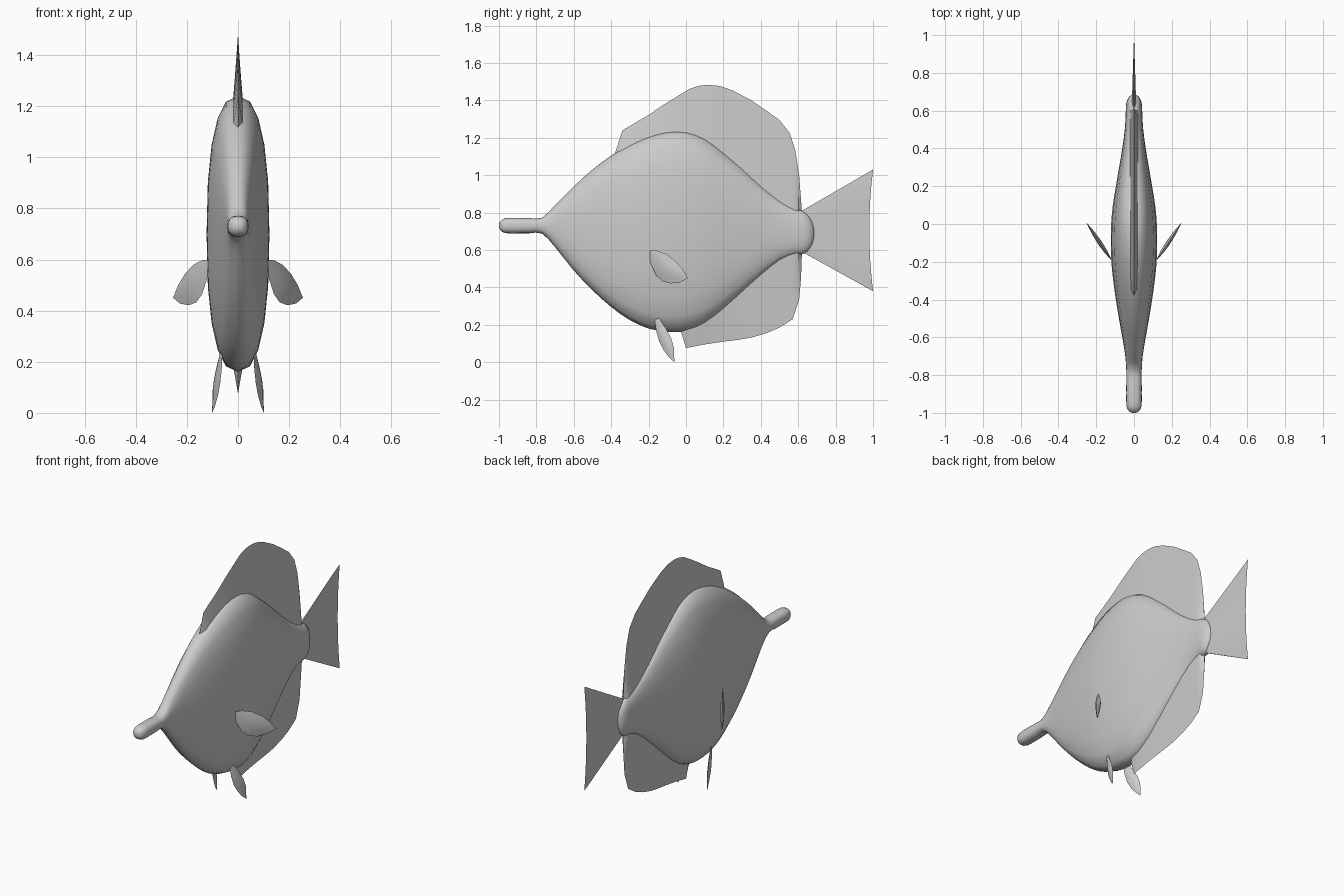
import bpy, bmesh, math
from mathutils import Vector

if "Cube" in bpy.data.objects:
    bpy.data.objects.remove(bpy.data.objects["Cube"])


def finish(name, bm, angle=40):
    bmesh.ops.recalc_face_normals(bm, faces=bm.faces)
    mesh = bpy.data.meshes.new(name)
    bm.to_mesh(mesh)
    bm.free()
    ob = bpy.data.objects.new(name, mesh)
    bpy.context.collection.objects.link(ob)
    bpy.ops.object.select_all(action='DESELECT')
    ob.select_set(True)
    bpy.context.view_layer.objects.active = ob
    bpy.ops.object.shade_smooth_by_angle(angle=math.radians(angle))
    return ob


def spline(points, steps):
    # Catmull-Rom through the points
    pts = [Vector(p) for p in points]
    out = []
    for i in range(len(pts) - 1):
        a, b, c, d = pts[max(i - 1, 0)], pts[i], pts[i + 1], pts[min(i + 2, len(pts) - 1)]
        for k in range(steps):
            t = k / steps
            out.append(0.5 * (2 * b + (c - a) * t + (2 * a - 5 * b + 4 * c - d) * t * t
                              + (3 * b - a - 3 * c + d) * t ** 3))
    return out + [pts[-1]]


def wedge_fin(name, rows):
    # rows: outer edge y, z, base y, z, base half thickness
    bm = bmesh.new()
    vs = []
    for ey, ez, by, bz, t in rows:
        vs.append([bm.verts.new(p) for p in ((-t, by, bz), (0, ey, ez), (t, by, bz))])
    for a, b in zip(vs, vs[1:]):
        for j in range(3):
            k = (j + 1) % 3
            bm.faces.new((a[j], a[k], b[k], b[j]))
    bm.faces.new(vs[0])
    bm.faces.new(vs[-1])
    return finish(name, bm)


def leaf_fin(name, outline, x0, y0, slope, thick):
    # thin lens-shaped fin lying in a slanted upright plane, mirrored across x
    pts = [Vector((x0 + (y - y0) * slope, y, z)) for y, z in outline]
    mid = sum(pts, Vector()) / len(pts)
    n = Vector((1, -slope, 0)).normalized() * thick
    bm = bmesh.new()
    rim = [bm.verts.new(p) for p in pts]
    for s in (1, -1):
        ring = [bm.verts.new(p.lerp(mid, 0.5) + n * s * 0.75) for p in pts]
        hub = bm.verts.new(mid + n * s)
        for i in range(len(pts)):
            j = (i + 1) % len(pts)
            bm.faces.new((rim[i], rim[j], ring[j], ring[i]))
            bm.faces.new((ring[i], ring[j], hub))
    ob = finish(name, bm)
    ob.modifiers.new("mirror", 'MIRROR')
    return ob


# Body with snout: y, top z, bottom z, half width
sections = [
    (-1.0, .738, .722, .008), (-.992, .755, .705, .025), (-.965, .77, .69, .04),
    (-.90, .771, .689, .041), (-.84, .771, .689, .041), (-.77, .772, .688, .041),
    (-.70, .84, .615, .046), (-.60, .94, .49, .062), (-.50, 1.03, .385, .08),
    (-.40, 1.105, .295, .096), (-.30, 1.165, .225, .11), (-.20, 1.21, .18, .12),
    (-.10, 1.236, .163, .123), (0, 1.236, .165, .121), (.10, 1.20, .205, .112),
    (.20, 1.125, .28, .096), (.30, 1.04, .37, .079), (.40, .947, .46, .062),
    (.50, .867, .54, .049), (.58, .823, .573, .044), (.62, .81, .577, .043),
    (.65, .79, .592, .038), (.675, .75, .63, .025), (.686, .71, .67, .008)]
bm = bmesh.new()
N = 20
rings = []
for y, top, bot, w in spline(sections, 2):
    c, h = (top + bot) / 2, (top - bot) / 2
    ring = []
    for i in range(N):
        a = 2 * math.pi * i / N
        cx, sz = math.cos(a), math.sin(a)
        ring.append(bm.verts.new((math.copysign(abs(cx) ** .82, cx) * w, y,
                                  c + math.copysign(abs(sz) ** .82, sz) * h)))
    rings.append(ring)
for a, b in zip(rings, rings[1:]):
    for i in range(N):
        j = (i + 1) % N
        bm.faces.new((a[i], a[j], b[j], b[i]))
bm.faces.new(rings[0])
bm.faces.new(rings[-1])
finish("body", bm, 60)


def body_edge(y, col):
    for a, b in zip(sections, sections[1:]):
        if a[0] <= y <= b[0]:
            return a[col] + (b[col] - a[col]) * (y - a[0]) / (b[0] - a[0])


def median_fin(name, edge, col, inset):
    rows = []
    for i, (y, z) in enumerate(edge):
        t = .006 if i in (0, len(edge) - 1) else .021
        by = min(y, .6)
        rows.append((y, z, by, body_edge(by, col) + inset, t))
    wedge_fin(name, rows)


# Dorsal and anal fins
median_fin("dorsal_fin", [
    (-.38, 1.115), (-.34, 1.24), (-.28, 1.275), (-.2, 1.322), (-.13, 1.37), (-.05, 1.42),
    (.02, 1.462), (.07, 1.478), (.12, 1.483), (.18, 1.477), (.25, 1.453), (.35, 1.40),
    (.43, 1.345), (.5, 1.295), (.555, 1.225), (.585, 1.13), (.605, 1.0), (.62, .80)], 1, -.03)
median_fin("anal_fin", [
    (-.03, .175), (.0, .075), (.1, .095), (.2, .11), (.28, .12), (.35, .132), (.43, .155),
    (.5, .185), (.57, .23), (.605, .335), (.615, .45), (.62, .59)], 2, .03)

# Tail fin
tail = []
for i in range(9):
    s = i / 8
    tail.append((.98 + .02 * (2 * s - 1) ** 2, 1.03 - .65 * s, .62, .81 - .22 * s,
                 .012 if 0 < i < 8 else .004))
wedge_fin("tail_fin", tail)

# Paired fins
leaf_fin("pectoral_fins", [
    (-.195, .597), (-.16, .598), (-.11, .58), (-.06, .545), (-.02, .50), (.01, .45),
    (-.03, .428), (-.08, .421), (-.125, .432), (-.16, .465), (-.19, .53)],
    .12, -.19, .67, .012)
leaf_fin("pelvic_fins", [
    (-.17, .244), (-.145, .238), (-.11, .185), (-.08, .13), (-.065, .08), (-.062, .0),
    (-.09, .025), (-.12, .065), (-.143, .11), (-.16, .17)],
    .062, -.165, .38, .009)
